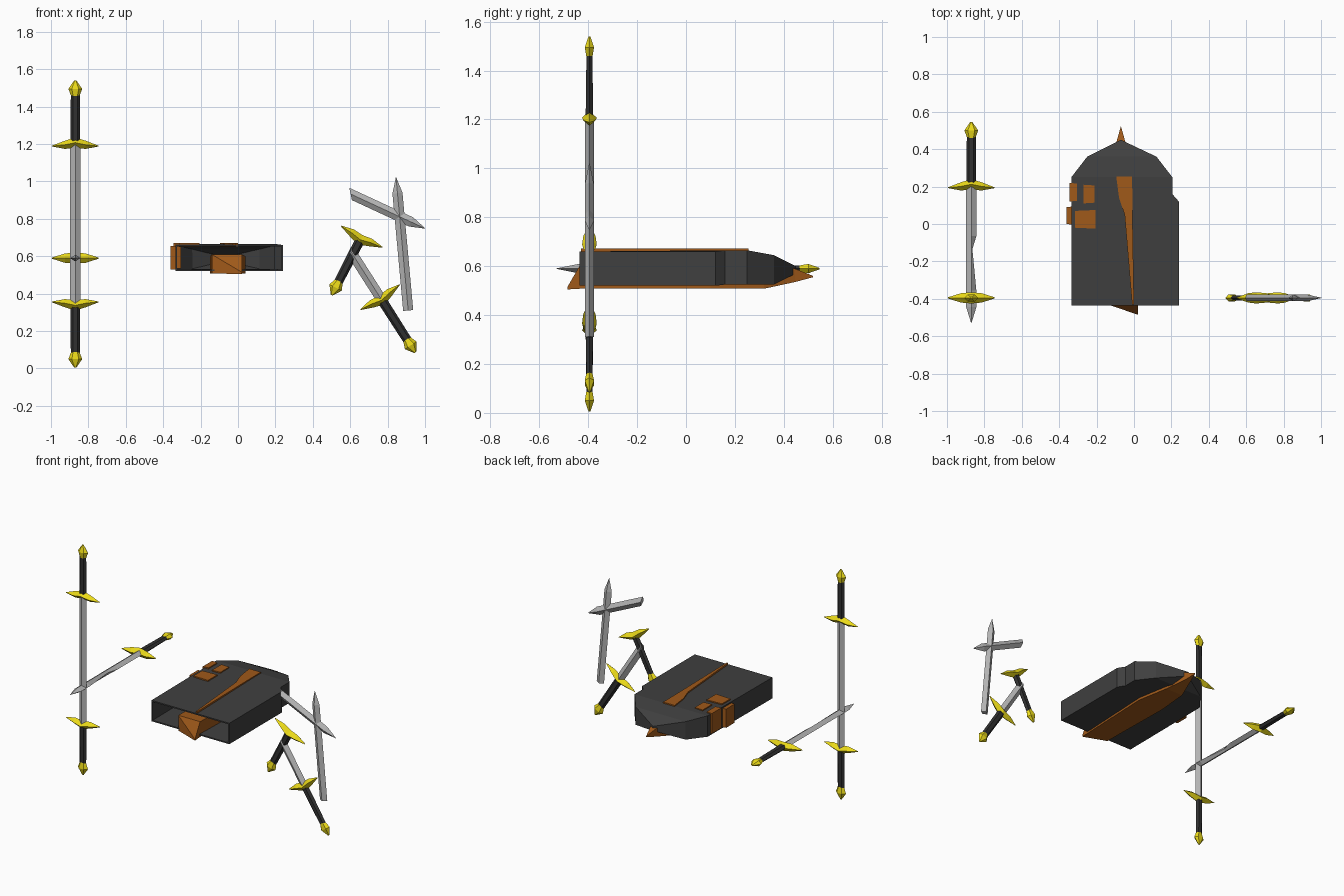
import bpy, math
from mathutils import Matrix, Vector

if "Cube" in bpy.data.objects:
    bpy.data.objects.remove(bpy.data.objects["Cube"])


def material(name, rgb):
    m = bpy.data.materials.new(name)
    m.diffuse_color = (*rgb, 1)
    m.use_nodes = True
    m.node_tree.nodes["Principled BSDF"].inputs["Base Color"].default_value = m.diffuse_color
    return m


STEEL = material("steel", (0.48, 0.48, 0.48))
GOLD = material("gold", (0.83, 0.70, 0.01))
GRIP = material("grip_black", (0.03, 0.03, 0.03))
DARK = material("dark_shell", (0.05, 0.05, 0.05))
BROWN = material("brown", (0.35, 0.10, 0.01))


def loft(name, rings, mat, matrix=Matrix()):
    """Skin equal-length point rings and cap both ends."""
    n = len(rings[0])
    verts = [p for r in rings for p in r]
    faces = [(k * n + i, k * n + (i + 1) % n, (k + 1) * n + (i + 1) % n, (k + 1) * n + i)
             for k in range(len(rings) - 1) for i in range(n)]
    last = (len(rings) - 1) * n
    faces += [tuple(reversed(range(n))), tuple(range(last, last + n))]
    return mesh(name, verts, faces, mat, matrix)


def mesh(name, verts, faces, mat, matrix=Matrix()):
    me = bpy.data.meshes.new(name)
    me.from_pydata([matrix @ Vector(v) for v in verts], [], faces)
    me.materials.append(mat)
    ob = bpy.data.objects.new(name, me)
    bpy.context.collection.objects.link(ob)
    bpy.context.view_layer.objects.active = ob
    bpy.ops.object.mode_set(mode='EDIT')
    bpy.ops.mesh.select_all(action='SELECT')
    bpy.ops.mesh.remove_doubles(threshold=0.0005)
    bpy.ops.mesh.normals_make_consistent(inside=False)
    bpy.ops.object.mode_set(mode='OBJECT')
    return ob


def ring(rx, ry, z, n):
    return [(rx * math.cos(2 * math.pi * i / n), ry * math.sin(2 * math.pi * i / n), z)
            for i in range(n)]


# Sword space: guard at the origin, pommel towards +z, blade towards -z
def hilt(name, m):
    loft(name + "_pommel", [ring(.022, .014, .255, 6), ring(.037, .022, .295, 6),
                            ring(.006, .004, .34, 6)], GOLD, m)
    loft(name + "_grip", [ring(.026, .018, 0, 6), ring(.024, .014, .265, 6)], GRIP, m)
    stations = [(-.125, -.013, -.009, .003), (-.055, -.026, .018, .025), (0, -.02, .035, .03),
                (.055, -.026, .018, .025), (.125, -.013, -.009, .003)]
    loft(name + "_guard", [[(x, 0, lo), (x, t, (lo + hi) / 2), (x, 0, hi), (x, -t, (lo + hi) / 2)]
                           for x, lo, hi, t in stations], GOLD, m)


def blade(name, m, top=0.0, bottom=-.735, tip=True, slant=(0, 0), nick=False):
    w, t = .027, .018

    def section(z, right=w, s=0):
        return [(right, 0, z + s), (0, t, z), (-w, 0, z - s), (0, -t, z)]
    rings = [section(top, s=slant[0])]
    if nick:
        rings += [section(-.27), section(-.34, .006), section(-.56)]
    if tip:
        rings += [section(bottom + .085), ring(.001, .001, bottom, 4)]
    else:
        rings.append(section(bottom, s=slant[1]))
    loft(name, rings, STEEL, m)


def place(x, y, z, angle, axis='Y'):
    return Matrix.Translation((x, y, z)) @ Matrix.Rotation(angle, 4, axis)


# Three whole swords on the left
for name, m, nick in (("upper_sword", place(-.87, -.395, 1.2, 0), False),
                      ("lower_sword", place(-.87, -.395, .345, math.pi), False),
                      ("flat_sword", place(-.87, .205, .59, -math.pi / 2, 'X'), True)):
    hilt(name, m)
    blade(name + "_blade", m, nick=nick)

# Broken swords on the right
Y = -.395
hilt("loose_hilt", place(.657, Y, .695, math.atan2(-.16, -.31)))
snapped = place(.765, Y, .372, math.atan2(.185, -.29))
hilt("snapped_sword", snapped)
blade("snapped_stub", snapped, bottom=-.305, tip=False, slant=(0, .02))
blade("loose_blade", place(.91, Y, .31, math.atan2(.065, -.71)), bottom=-.715)
blade("snapped_tip", place(.602, Y, .933, math.atan2(-.4, .185)), bottom=-.44, slant=(.02, 0))

# Hollow shell: outline points with lower and upper heights, open at the front
outline = [(-.335, -.435, .52, .66), (-.335, .25, .525, .665), (-.25, .36, .525, .645),
           (-.07, .45, .57, .60), (.12, .36, .525, .645), (.205, .25, .525, .665),
           (.205, .16, .525, .665), (.24, .12, .52, .66), (.24, -.435, .52, .66)]
n = len(outline)
verts = [(x, y, lo) for x, y, lo, hi in outline] + [(x, y, hi) for x, y, lo, hi in outline]
faces = [(i, i + 1, n + i + 1, n + i) for i in range(n - 1)]
for o in (0, n):
    faces += [(o + 2, o + 3, o + 4), (o + 1, o + 2, o + 4, o + 5),
              (o, o + 1, o + 5, o + 6, o + 7, o + 8)]
shell = mesh("shell", verts, faces, DARK)
solid = shell.modifiers.new("wall", 'SOLIDIFY')
solid.thickness = .012


def box(name, x0, x1, y0, y1, z0, z1, skew=0):
    loft(name, [[(x0, y0, z), (x1, y0 + skew, z), (x1, y1 - skew, z), (x0, y1, z)]
                for z in (z0, z1)], BROWN)


# Brown core running through the shell, pointed at both ends
core = [(.02, .022, -.485, .505, .515), (-.14, .02, -.43, .508, .61), (-.15, .04, .1, .508, .60),
        (-.13, 0, .32, .508, .60), (-.092, -.048, .445, .535, .59), (-.071, -.069, .52, .555, .56)]
loft("brown_core", [[(a, y, lo), (b, y, lo), (b, y, hi), (a, y, hi)]
                    for a, b, y, lo, hi in core], BROWN)

# Tapering strip on the top face
strip = [(-.095, .255), (-.08, .14), (-.05, .05), (-.01, -.43), (.0, -.43), (-.008, .05),
         (-.01, .255)]
loft("top_strip", [[(x, y, z) for x, y in strip] for z in (.65, .672)], BROWN)

# Pads on the top left and around the side
box("top_pad_front", -.315, -.205, -.02, .07, .65, .671, -.005)
box("top_pad_back", -.27, -.21, .11, .21, .65, .671, .004)
box("side_pad_front", -.36, -.325, 0, .09, .53, .655, -.004)
box("side_pad_back", -.345, -.305, .12, .22, .535, .671, .004)
